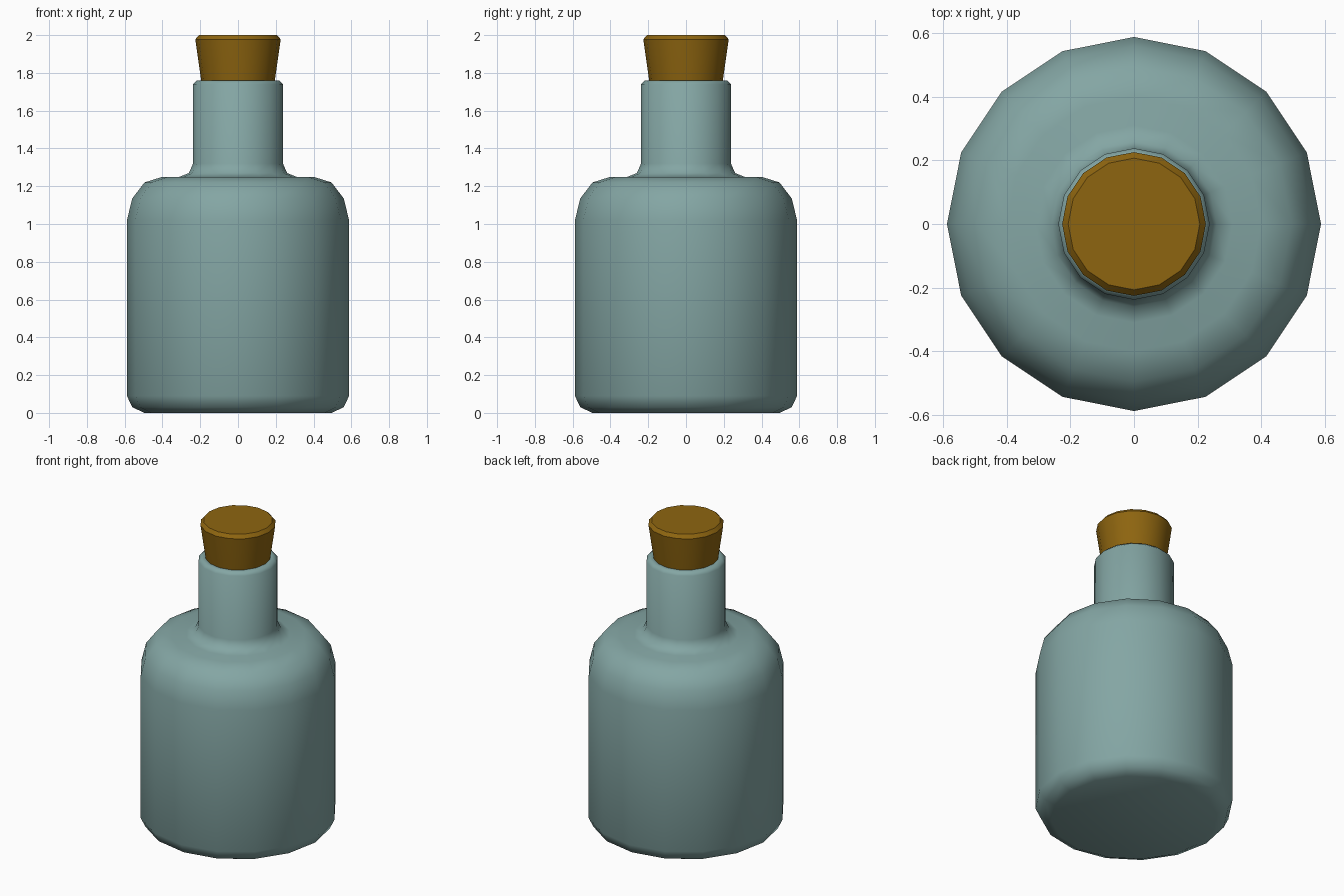
import bpy, math

if "Cube" in bpy.data.objects:
    bpy.data.objects.remove(bpy.data.objects["Cube"])

SIDES = 16


def lathe(name, profile, color, sharp_deg):
    """Spin an (r, z) profile around z, capping both ends with one face."""
    verts = [(r * math.cos(2 * math.pi * i / SIDES), r * math.sin(2 * math.pi * i / SIDES), z)
             for r, z in profile for i in range(SIDES)]
    faces = [list(range(SIDES))[::-1]]
    for k in range(len(profile) - 1):
        a, b = k * SIDES, (k + 1) * SIDES
        for i in range(SIDES):
            j = (i + 1) % SIDES
            faces.append([a + i, a + j, b + j, b + i])
    last = (len(profile) - 1) * SIDES
    faces.append(list(range(last, last + SIDES)))

    mesh = bpy.data.meshes.new(name)
    mesh.from_pydata(verts, [], faces)
    mesh.shade_smooth()
    mesh.set_sharp_from_angle(angle=math.radians(sharp_deg))
    mat = bpy.data.materials.new(name + "_material")
    mat.diffuse_color = color
    mat.use_nodes = True
    mat.node_tree.nodes["Principled BSDF"].inputs["Base Color"].default_value = mat.diffuse_color
    mesh.materials.append(mat)
    obj = bpy.data.objects.new(name, mesh)
    bpy.context.collection.objects.link(obj)
    return obj


# Glass bottle: rounded base, straight wall, round shoulder, flared neck root, lip
lathe("bottle", [
    (0.495, 0.0), (0.56, 0.03), (0.588, 0.09),
    (0.588, 1.02), (0.56, 1.135), (0.495, 1.22), (0.40, 1.25),
    (0.31, 1.25), (0.26, 1.27), (0.238, 1.32),
    (0.238, 1.74), (0.218, 1.76), (0.19, 1.76), (0.17, 1.74),
], (0.23, 0.38, 0.37, 1), 75)

# Tapered cork with a chamfered top, sunk into the neck
lathe("cork", [
    (0.185, 1.70), (0.195, 1.76), (0.226, 1.978), (0.207, 2.0),
], (0.27, 0.13, 0.005, 1), 30)
